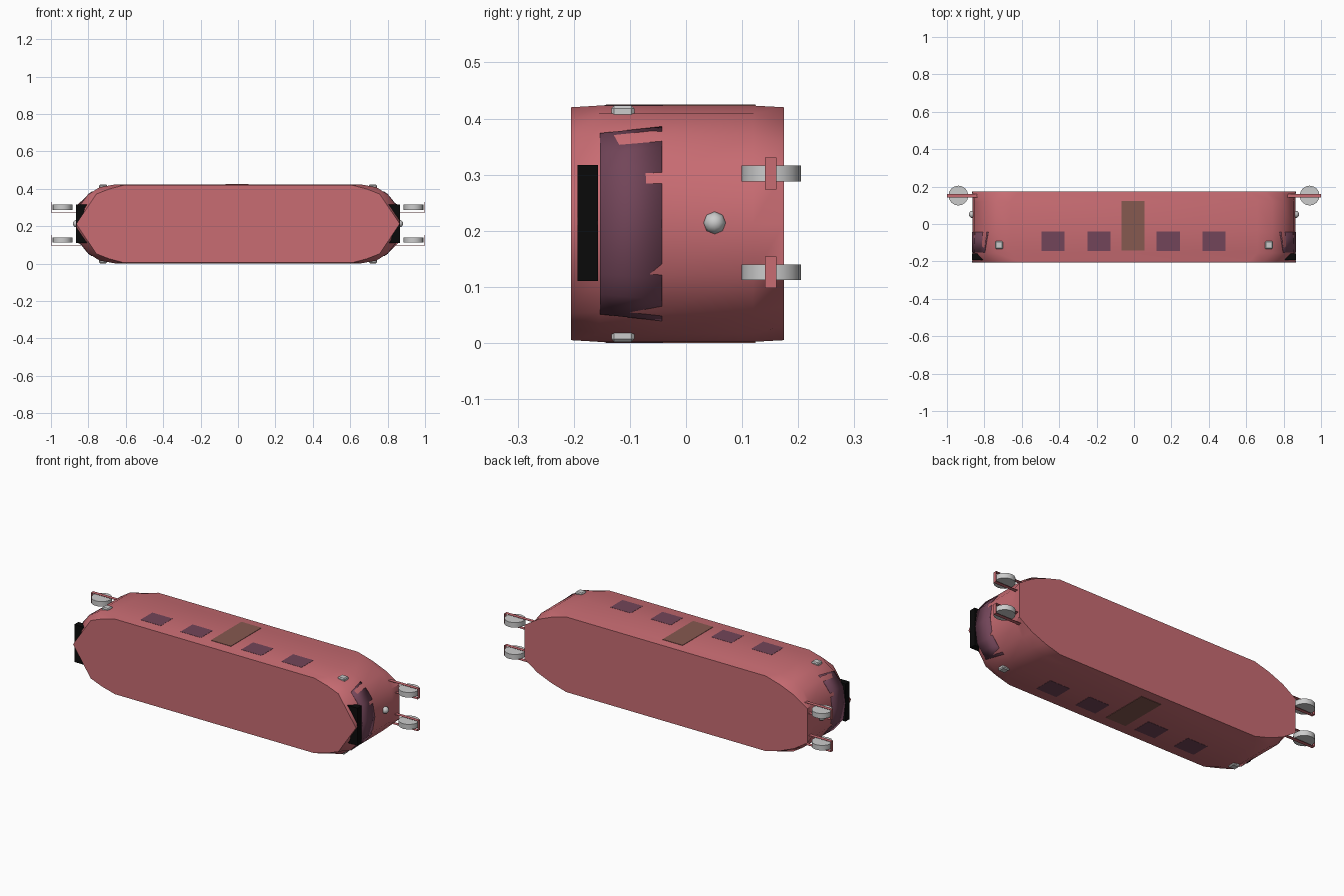
import bpy, bmesh, math

if "Cube" in bpy.data.objects:
    bpy.data.objects.remove(bpy.data.objects["Cube"])

ZC = 0.2125  # mid height of the body


def material(name, r, g, b):
    m = bpy.data.materials.new(name)
    m.diffuse_color = (r, g, b, 1)
    m.use_nodes = True
    m.node_tree.nodes["Principled BSDF"].inputs["Base Color"].default_value = m.diffuse_color
    return m


RED = material("red_paint", 0.58, 0.15, 0.17)
GLASS = material("tinted_glass", 0.17, 0.06, 0.10)
DOOR = material("door_brown", 0.24, 0.10, 0.08)
BLACK = material("black_panel", 0.003, 0.003, 0.003)


def finish(ob, name, mat=None):
    ob.name = name
    if mat:
        ob.data.materials.append(mat)
    return ob


def mesh(name, verts, faces, mat=None):
    me = bpy.data.meshes.new(name)
    me.from_pydata(verts, [], faces)
    bm = bmesh.new()
    bm.from_mesh(me)
    bmesh.ops.recalc_face_normals(bm, faces=bm.faces)
    bm.to_mesh(me)
    bm.free()
    ob = bpy.data.objects.new(name, me)
    bpy.context.collection.objects.link(ob)
    return finish(ob, name, mat)


def box(name, lo, hi, mat=None):
    c = [(a + b) / 2 for a, b in zip(lo, hi)]
    bpy.ops.mesh.primitive_cube_add(size=1, location=c)
    ob = bpy.context.object
    for v in ob.data.vertices:
        v.co = [v.co[i] * abs(hi[i] - lo[i]) for i in range(3)]
    return finish(ob, name, mat)


def smooth(ob, angle):
    bpy.ops.object.select_all(action='DESELECT')
    ob.select_set(True)
    bpy.context.view_layer.objects.active = ob
    bpy.ops.object.shade_smooth_by_angle(angle=math.radians(angle))


# body: quarter outlines (x, half height) lofted from front to back
FRONT = [(0.865, 0), (0.811, 0.08), (0.757, 0.16), (0.69, 0.186), (0.61, 0.2075)]
MID = [(0.864, 0), (0.852, 0.09), (0.80, 0.158), (0.74, 0.196), (0.66, 0.2105)]
BACK = [(0.865, 0), (0.865, 0.095), (0.785, 0.147), (0.70, 0.182), (0.61, 0.2075)]


def ring(q):
    r = q + [(-x, z) for x, z in q[::-1]]
    return r + [(x, -z) for x, z in r[-2:0:-1]]


rings = [(-0.205, FRONT), (-0.155, MID), (-0.04, MID), (0.12, MID), (0.175, BACK)]
verts = [(x, y, ZC + z) for y, q in rings for x, z in ring(q)]
n = len(ring(MID))
faces = [(k * n + i, k * n + (i + 1) % n, (k + 1) * n + (i + 1) % n, (k + 1) * n + i)
         for k in range(len(rings) - 1) for i in range(n)]
faces += [tuple(range(n)), tuple(range((len(rings) - 1) * n, len(rings) * n))]
smooth(mesh("body", verts, faces, RED), 40)


# curved windscreens following the body ends
def end_x(z):
    z = abs(z)
    for (x0, z0), (x1, z1) in zip(MID, MID[1:]):
        if z <= z1:
            return x0 + (x1 - x0) * (z - z0) / (z1 - z0)
    return MID[-1][0]


for s, side in ((1, "right"), (-1, "left")):
    steps = [-1, -0.78, -0.56, 0, 0.56, 0.78, 1]
    v = [(s * (end_x(t * h) + 0.001), y, ZC + t * h)
         for y, h in ((-0.153, 0.16), (-0.043, 0.172)) for t in steps]
    m = len(steps)
    ob = mesh(side + "_windscreen", v,
              [(i, i + 1, m + i + 1, m + i) for i in range(m - 1)], GLASS)
    mod = ob.modifiers.new("thickness", 'SOLIDIFY')
    mod.thickness, mod.offset = 0.004, 0
    smooth(ob, 40)

    # destination panel
    box(side + "_panel", (s * 0.79, -0.193, 0.11), (s * 0.866, -0.157, 0.317), BLACK)

    # end lamp
    bpy.ops.mesh.primitive_uv_sphere_add(segments=8, ring_count=6, radius=0.02,
                                         location=(s * 0.863, 0.051, 0.214),
                                         rotation=(0, math.pi / 2, 0))
    smooth(finish(bpy.context.object, side + "_end_lamp"), 50)

    # wheels, each held by a thin strap fork
    for z, level in ((0.302, "upper"), (0.126, "lower")):
        bpy.ops.mesh.primitive_cylinder_add(vertices=16, radius=0.053, depth=0.028,
                                            location=(s * 0.939, 0.152, z))
        smooth(finish(bpy.context.object, f"{side}_{level}_wheel"), 40)
        path = [(0.80, -0.0275), (0.998, -0.0275), (0.998, 0.0275), (0.80, 0.0275)]
        v = [(s * x, y, z + dz) for y in (0.141, 0.161) for x, dz in path]
        fork = mesh(f"{side}_{level}_fork", v,
                    [(i, i + 1, i + 5, i + 4) for i in range(3)], RED)
        mod = fork.modifiers.new("thickness", 'SOLIDIFY')
        mod.thickness, mod.offset = 0.002, 0

    # small marker lamps
    for t, level in ((1, "upper"), (-1, "lower")):
        lamp = box(f"{side}_{level}_marker_lamp", (s * 0.70, -0.133, ZC + t * 0.19),
                   (s * 0.742, -0.092, ZC + t * 0.2105))
        mod = lamp.modifiers.new("bevel", 'BEVEL')
        mod.width, mod.segments = 0.005, 1

# side windows and door on both broad sides
for t, level in ((1, "upper"), (-1, "lower")):
    for i, x in enumerate((-0.433, -0.187, 0.183, 0.428)):
        box(f"{level}_window_{i + 1}", (x - 0.062, -0.145, ZC + t * 0.205),
            (x + 0.062, -0.041, ZC + t * 0.2115), GLASS)
    box(f"{level}_door", (-0.066, -0.143, ZC + t * 0.205),
        (0.057, 0.124, ZC + t * 0.2125), DOOR)
